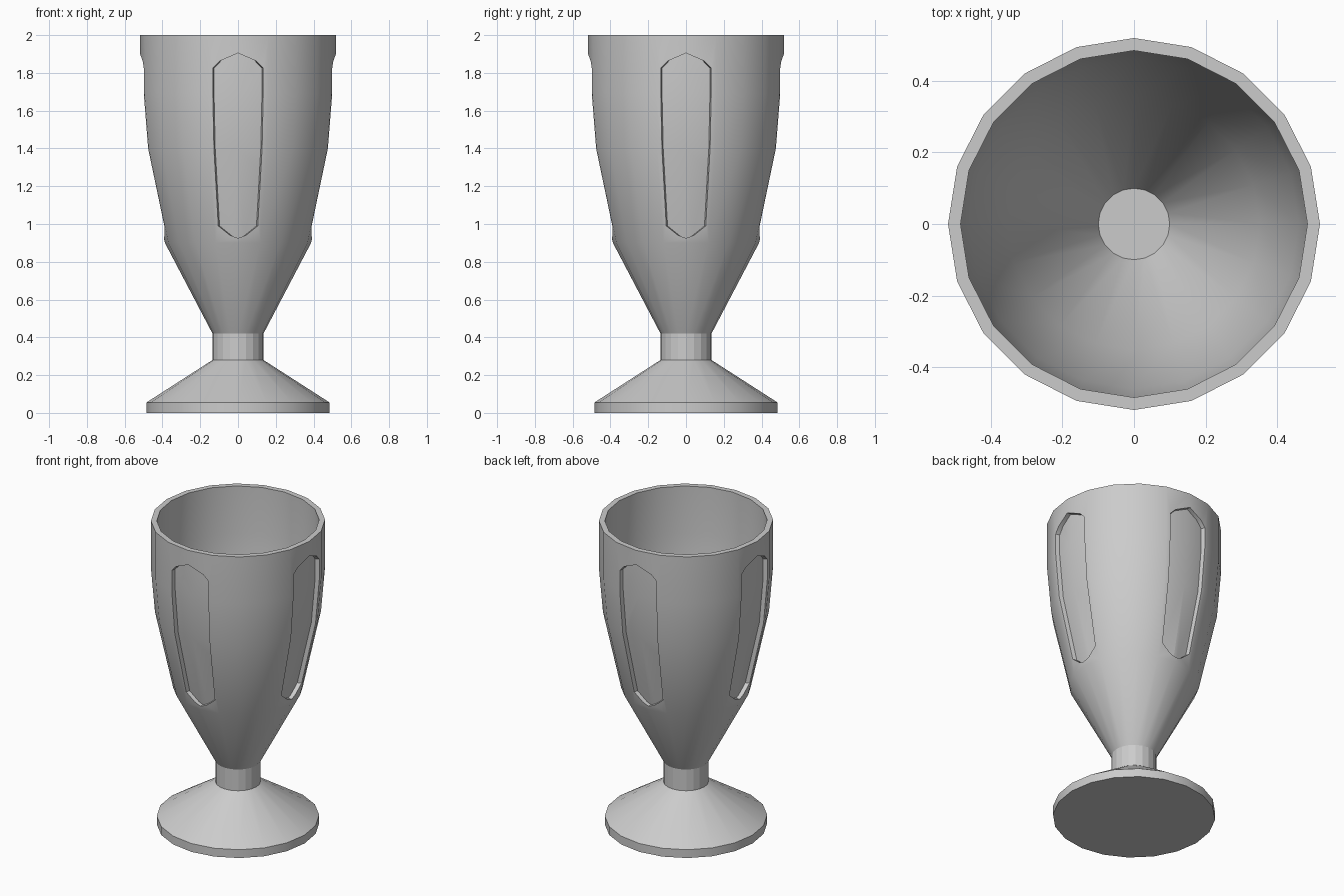
import bpy, bmesh
from math import sin, cos, pi, radians

if "Cube" in bpy.data.objects:
    bpy.data.objects.remove(bpy.data.objects["Cube"])

SIDES = 20


def make_object(name, bm):
    bmesh.ops.recalc_face_normals(bm, faces=bm.faces)
    mesh = bpy.data.meshes.new(name)
    bm.to_mesh(mesh)
    bm.free()
    ob = bpy.data.objects.new(name, mesh)
    bpy.context.collection.objects.link(ob)
    return ob


def lathe(name, profile, caps=True):
    """Revolve (radius, z) points; the first and last rings get flat caps."""
    bm = bmesh.new()
    rings = [[bm.verts.new((r * cos(2 * pi * i / SIDES), r * sin(2 * pi * i / SIDES), z))
              for i in range(SIDES)] for r, z in profile]
    for a, b in zip(rings, rings[1:]):
        for i in range(SIDES):
            j = (i + 1) % SIDES
            bm.faces.new((a[i], a[j], b[j], b[i]))
    if caps:
        bm.faces.new(rings[0])
        bm.faces.new(rings[-1])
    return make_object(name, bm)


def activate(ob):
    bpy.ops.object.select_all(action='DESELECT')
    ob.select_set(True)
    bpy.context.view_layer.objects.active = ob


def subtract(ob, cutter):
    mod = ob.modifiers.new("cut", 'BOOLEAN')
    mod.operation = 'DIFFERENCE'
    mod.solver = 'EXACT'
    mod.object = cutter
    activate(ob)
    bpy.ops.object.modifier_apply(modifier=mod.name)
    bpy.data.objects.remove(cutter)


def smooth(ob):
    activate(ob)
    bpy.ops.object.shade_smooth_by_angle(angle=radians(30))


# Cup: outer wall, rim, inner wall and floor
outer = [(0.135, 0.42), (0.387, 0.9), (0.496, 1.4), (0.52, 1.69), (0.52, 2.0)]
inner = [(r - 0.035, z) for r, z in reversed(outer)]
inner[-1] = (0.10, 0.43)
cup = lathe("cup", outer + inner)

# Four pointed panel cutters, kept shallow by removing a core
W = radians(15)
hexagon = [(0, 1.905), (W, 1.825), (W, 0.99), (0, 0.925), (-W, 0.99), (-W, 1.825)]
bm = bmesh.new()
for k in range(4):
    near, far = [[bm.verts.new((R * cos(k * pi / 2 + a), R * sin(k * pi / 2 + a), z))
                  for a, z in hexagon] for R in (0.3, 0.7)]
    bm.faces.new(near)
    bm.faces.new(far)
    for i in range(6):
        j = (i + 1) % 6
        bm.faces.new((near[i], near[j], far[j], far[i]))
bmesh.ops.triangulate(bm, faces=bm.faces)
panels = make_object("panel_cutter", bm)
panels.hide_render = True
core = lathe("panel_core", [(r - 0.027, z) for r, z in outer])
core.hide_render = True
subtract(panels, core)
subtract(cup, panels)
smooth(cup)

# Faceted stem
lathe("stem", [(0.135, 0.28), (0.135, 0.42)], caps=False)

# Conical foot
foot = lathe("foot", [(0.485, 0.0), (0.485, 0.055), (0.135, 0.28)])
smooth(foot)
